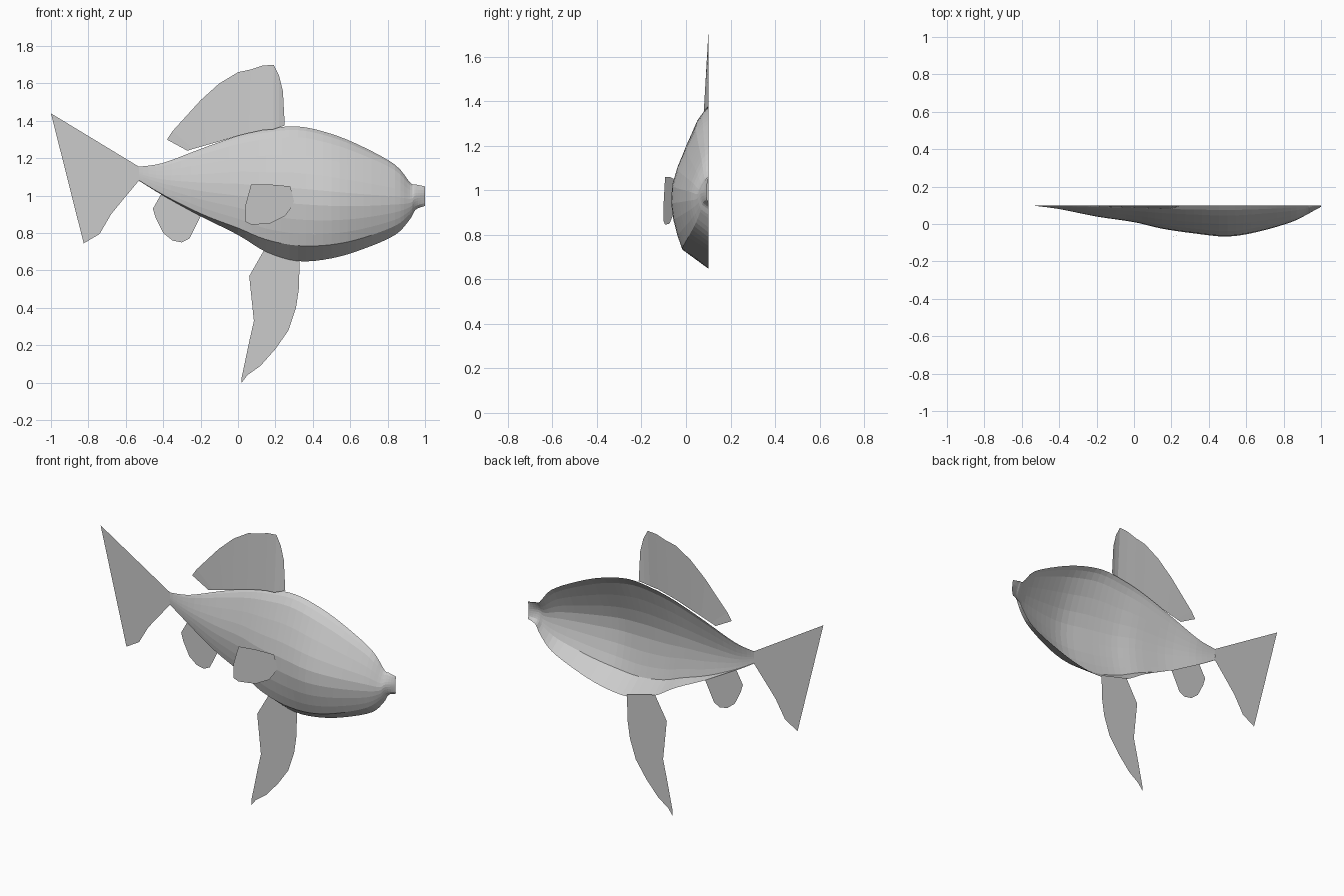
import bpy
import bmesh
from mathutils import Vector

default_cube = bpy.data.objects.get("Cube")
if default_cube:
    bpy.data.objects.remove(default_cube, do_unlink=True)

BACK = 0.1        # plane on which the half relief is cut open
STEPS = 4         # slices between two body stations


def add_object(name, bm):
    mesh = bpy.data.meshes.new(name)
    bm.to_mesh(mesh)
    bm.free()
    obj = bpy.data.objects.new(name, mesh)
    bpy.context.collection.objects.link(obj)
    return obj


def loft(name, rows):
    """Bridge consecutive rows of points with quads."""
    bm = bmesh.new()
    rings = [[bm.verts.new(point) for point in row] for row in rows]
    for ring, following in zip(rings, rings[1:]):
        for i in range(len(ring) - 1):
            bm.faces.new((ring[i], ring[i + 1], following[i + 1], following[i]))
    return add_object(name, bm)


def smooth_path(knots):
    """Catmull-Rom interpolation through the body stations."""
    padded = [knots[0]] + knots + [knots[-1]]
    path = []
    for a, b, c, d in zip(padded, padded[1:], padded[2:], padded[3:]):
        for step in range(STEPS):
            t = step / STEPS
            path.append([q + t / 2 * (r - p + t * (2*p - 5*q + 4*r - s + t * (3*(q - r) + s - p)))
                         for p, q, r, s in zip(a, b, c, d)])
    path.append(knots[-1])
    return path


def flat_fin(name, outline, depth=lambda x: BACK):
    """Single sheet fin from an x, z outline."""
    bm = bmesh.new()
    bm.faces.new([bm.verts.new((x, depth(x), z)) for x, z in outline])
    bmesh.ops.triangulate(bm, faces=bm.faces[:])
    return add_object(name, bm)


# Body stations: x, belly height, back height, depth, belly crease fraction
stations = [
    (-.53, 1.08, 1.155, .003, .03),
    (-.4, 1.0, 1.175, .02, .03),
    (-.2, .89, 1.25, .06, .04),
    (0, .79, 1.32, .09, .07),
    (.15, .7, 1.355, .125, .1),
    (.32, .65, 1.37, .15, .115),
    (.5, .665, 1.33, .167, .11),
    (.67, .715, 1.26, .14, .11),
    (.84, .79, 1.165, .09, .13),
    (.92, .875, 1.07, .052, .14),
    (.95, .925, 1.06, .035, .14),
    (1, .945, 1.05, .008, .14),
]

# Half section above the crease: height fraction, depth fraction
section = [(0, .7), (.1, .83), (.22, .94), (.35, 1), (.48, .97), (.61, .83),
           (.76, .6), (.91, .33), (.97, .15), (1, 0)]

rows = []
for x, low, high, depth, crease in smooth_path(stations):
    fold = low + crease * (high - low)
    row = [Vector((x, BACK, low))]
    row += [Vector((x, BACK - depth * d, fold + h * (high - fold))) for h, d in section]
    rows.append(row)
loft("body", rows)

# Dorsal fin: columns of base x, base z, base depth, tip x, tip z
columns = [
    (-.27, 1.24, 0, -.38, 1.3),
    (-.24, 1.25, .002, -.35, 1.345),
    (-.17, 1.27, .006, -.2, 1.51),
    (-.1, 1.29, .009, -.1, 1.6),
    (0, 1.32, .013, 0, 1.66),
    (.06, 1.335, .015, .07, 1.675),
    (.13, 1.35, .018, .13, 1.695),
    (.19, 1.355, .02, .19, 1.7),
    (.22, 1.365, .012, .22, 1.64),
    (.25, 1.375, 0, .24, 1.56),
]
loft("dorsal_fin", [[(bx, BACK - d, bz), (tx, BACK, tz)] for bx, bz, d, tx, tz in columns])

flat_fin("tail_fin", [
    (-.53, 1.155), (-1, 1.44), (-.93, 1.385), (-.87, 1.325), (-.79, 1.17), (-.75, 1.1),
    (-.73, 1.02), (-.735, .9), (-.8, .8), (-.825, .745), (-.74, .795), (-.72, .85),
    (-.63, .96), (-.53, 1.08)])

flat_fin("anal_fin", [
    (-.41, 1.01), (-.455, .93), (-.44, .88), (-.4, .8), (-.35, .76), (-.3, .75),
    (-.26, .77), (-.235, .82), (-.2, .89)])

flat_fin("pelvic_fin", [
    (.14, .71), (.06, .57), (.085, .42), (.085, .33), (.06, .22), (.02, .03), (.02, 0),
    (.05, .04), (.12, .09), (.2, .18), (.27, .28), (.31, .4), (.325, .5), (.33, .66)])

# Side fin swings away from the flank towards the tail
flat_fin("pectoral_fin", [
    (.28, 1.05), (.17, 1.06), (.07, 1.06), (.04, .95), (.04, .86), (.07, .845),
    (.17, .85), (.25, .89), (.28, .93), (.3, .97)],
    depth=lambda x: -.1 + .2 * (x - .04))
